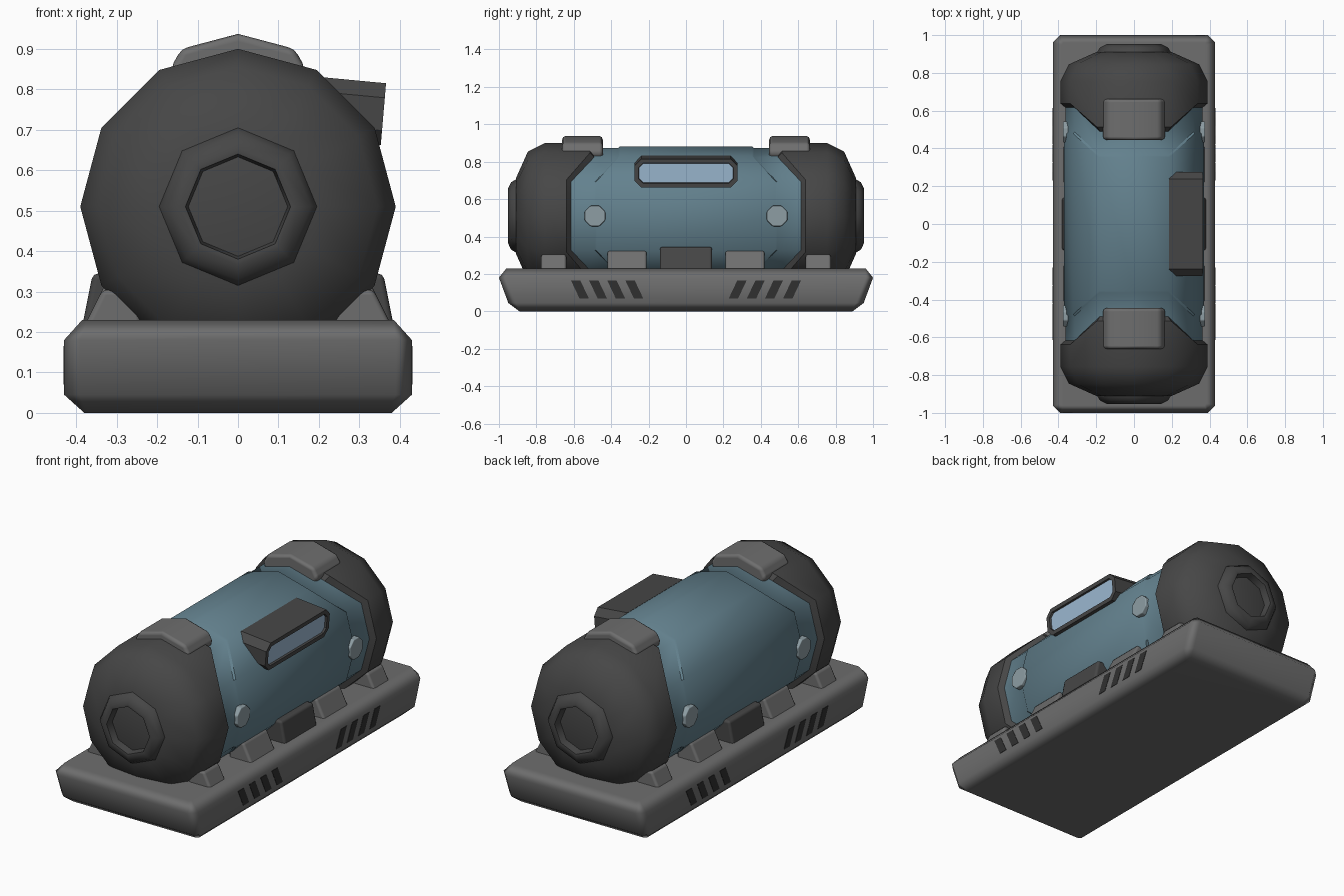
import bpy, bmesh, math
from mathutils import Vector

if "Cube" in bpy.data.objects:
    bpy.data.objects.remove(bpy.data.objects["Cube"])


def material(name, rgb):
    m = bpy.data.materials.new(name)
    m.diffuse_color = (*rgb, 1)
    m.use_nodes = True
    m.node_tree.nodes["Principled BSDF"].inputs["Base Color"].default_value = m.diffuse_color
    return m


GREY = material("mid grey", (0.155, 0.155, 0.155))
DARK = material("dark grey", (0.062, 0.062, 0.062))
BLACK = material("vent black", (0.03, 0.03, 0.03))
BLUE = material("steel blue", (0.125, 0.22, 0.27))
GLASS = material("pale blue glass", (0.34, 0.49, 0.65))
BOLT = material("light bolt grey", (0.27, 0.34, 0.37))
AXIS_Z = 0.51


def loft(name, rings, mat, angle=40, bevel=0, edit=None, weighted=False):
    """Skin a list of equal-length rings, closing both ends."""
    bm = bmesh.new()
    vs = [[bm.verts.new(p) for p in r] for r in rings]
    n = len(rings[0])
    for a, b in zip(vs, vs[1:]):
        for i in range(n):
            j = (i + 1) % n
            bm.faces.new((a[i], a[j], b[j], b[i]))
    bm.faces.new(vs[0])
    bm.faces.new(vs[-1])
    bmesh.ops.recalc_face_normals(bm, faces=bm.faces)
    if edit:
        edit(bm)
    me = bpy.data.meshes.new(name)
    bm.to_mesh(me)
    bm.free()
    me.materials.append(mat)
    me.shade_smooth()
    me.set_sharp_from_angle(angle=math.radians(angle))
    ob = bpy.data.objects.new(name, me)
    bpy.context.collection.objects.link(ob)
    if bevel:
        b = ob.modifiers.new("bevel", 'BEVEL')
        b.width, b.segments, b.limit_method = bevel, 2, 'ANGLE'
        b.harden_normals = True
    if weighted:
        ob.modifiers.new("weighted", 'WEIGHTED_NORMAL').keep_sharp = True
    return ob


def tank_ring(y, r, n=12, notch=0.0):
    """Ring round the tank axis; notch pulls the top and bottom towards the middle."""
    pts = []
    for i in range(n):
        a = 2 * math.pi * i / n
        shift = notch if abs(math.sin(a)) > 0.8 else 0
        pts.append((r * math.cos(a), y - math.copysign(shift, y), AXIS_Z + r * math.sin(a)))
    return pts


def prism_y(name, profile, y0, y1, mat, bevel, angle=40):
    """Extrude an (x, z) profile along y."""
    return loft(name, [[(x, y, z) for x, z in profile] for y in (y0, y1)], mat, angle, bevel)


# base skid
def base_ring(z, x, y, c):
    return [(sx * px, sy * py, z) for sx, sy, pts in (
        (1, 1, ((x, y - c), (x - c, y))), (-1, 1, ((x - c, y), (x, y - c))),
        (-1, -1, ((x, y - c), (x - c, y))), (1, -1, ((x - c, y), (x, y - c)))) for px, py in pts]


loft("base", [base_ring(0, .38, .89, .012), base_ring(.045, .43, .95, .04),
              base_ring(.18, .43, 1.0, .04), base_ring(.23, .385, .96, .012)],
     GREY, 55, weighted=True)

# blue tank with a raised middle panel
half = [(.65, .363), (.488, .363), (.478, .371)]
loft("tank_body", [tank_ring(-y, r, notch=.125) for y, r in half]
     + [tank_ring(y, r, notch=.125) for y, r in reversed(half)], BLUE, 40)

for s, end in ((-1, "front"), (1, "back")):
    # end cap with shaped lip
    loft(end + "_cap", [tank_ring(s * .63, .33, notch=.125), tank_ring(s * .615, .362, notch=.125),
                        tank_ring(s * .638, .39, notch=.125), tank_ring(s * .755, .39),
                        tank_ring(s * .845, .345), tank_ring(s * .91, .2)], DARK, 42)
    # hub with a recessed socket
    loft(end + "_hub", [tank_ring(s * y, r, 8) for y, r in
                        ((.87, .2), (.905, .198), (.935, .18), (.952, .145),
                         (.95, .13), (.905, .122))], DARK, 50)
    # clip over the cap joint
    prism_y(end + "_top_clip", [(0, .937), (.14, .9), (.168, .85), (.14, .8),
                                (-.14, .8), (-.168, .85), (-.14, .9)],
            s * .445, s * .662, GREY, .018)

for sx, side in ((-1, "left"), (1, "right")):
    # cradle brackets
    for y0, y1, top, mat, kind in ((-.775, -.64, .305, GREY, "end_bracket"),
                                   (.64, .775, .305, GREY, "end_bracket"),
                                   (-.42, -.21, .325, GREY, "bracket"),
                                   (.21, .42, .325, GREY, "bracket"),
                                   (-.14, .14, .345, DARK, "centre_block")):
        out = .385 if mat is DARK else .38
        slope = .2 if mat is DARK else .5
        prism_y(side + "_" + kind, [(sx * out, .215), (sx * (out - slope * (top - .215)), top),
                                    (sx * .24, top), (sx * .24, .215)], y0, y1, mat, .014)
    for sy in (-1, 1):
        # bolt heads
        ring = [(sy * .487 + .06 * math.cos(math.pi * (i + .5) / 4),
                 AXIS_Z + .06 * math.sin(math.pi * (i + .5) / 4)) for i in range(8)]
        loft(side + "_bolt", [[(sx * x, y, z) for y, z in ring] for x in (.33, .377)], BOLT, 30, .006)
        # slanted vent slots
        for k in range(4):
            y = .615 - .097 * k
            slot = [(y, .165), (y - .05, .165), (y - .095, .07), (y - .045, .07)]
            loft(side + "_vent", [[(sx * x, sy * a, z) for a, z in slot] for x in (.425, .432)], BLACK, 30)


# display housing on the right side, with inset glass
def glass_inset(bm):
    face = max(bm.faces, key=lambda f: f.calc_center_median().x)
    bmesh.ops.inset_region(bm, faces=[face], thickness=.024, depth=0)
    bmesh.ops.inset_region(bm, faces=[face], thickness=.003, depth=-.01)
    face.material_index = 1


H, Z0, Z1, C = .275, .662, .815, .036
octagon = [(H, Z0 + C), (H, Z1 - C), (H - C, Z1), (C - H, Z1),
           (-H, Z1 - C), (-H, Z0 + C), (C - H, Z0), (H - C, Z0)]
outer = [Vector((.353 + (z - Z0) * .085, y, z)) for y, z in octagon]
inner = [p + Vector((-.18, 0, .017)) for p in outer]
box = loft("display_housing", [inner, outer], DARK, 30, edit=glass_inset)
box.data.materials.append(GLASS)
